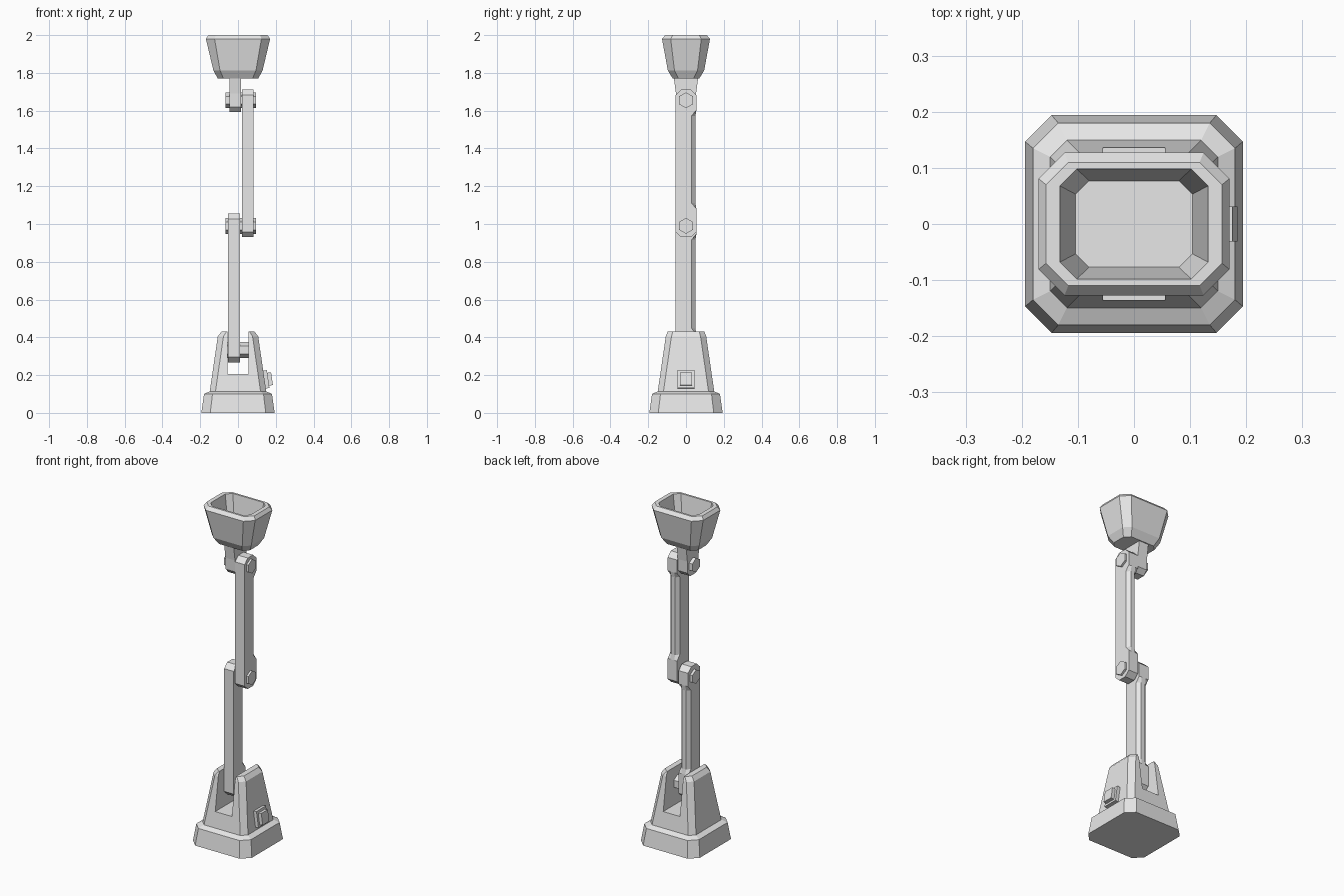
import bpy, bmesh, math
from mathutils import Matrix

if "Cube" in bpy.data.objects:
    bpy.data.objects.remove(bpy.data.objects["Cube"], do_unlink=True)

grey = bpy.data.materials.new("light_grey")
grey.use_nodes = True
colour = (0.8, 0.8, 0.8, 1)
grey.diffuse_color = colour
grey.node_tree.nodes["Principled BSDF"].inputs["Base Color"].default_value = colour


def finish(name, bm):
    bmesh.ops.recalc_face_normals(bm, faces=bm.faces)
    mesh = bpy.data.meshes.new(name)
    bm.to_mesh(mesh)
    bm.free()
    mesh.materials.append(grey)
    ob = bpy.data.objects.new(name, mesh)
    bpy.context.collection.objects.link(ob)
    return ob


def loft(name, rings):
    """Join equal-sized rings of points with quads and cap both ends."""
    bm = bmesh.new()
    loops = [[bm.verts.new(p) for p in ring] for ring in rings]
    n = len(loops[0])
    for a, b in zip(loops, loops[1:]):
        for i in range(n):
            j = (i + 1) % n
            bm.faces.new((a[i], a[j], b[j], b[i]))
    bm.faces.new(loops[0][::-1])
    bm.faces.new(loops[-1])
    return finish(name, bm)


def octagon(hx, hy, c, z):
    """Rectangle with cut corners at height z."""
    quarter = [(hx, hy - c), (hx - c, hy)]
    half = quarter + [(-x, y) for x, y in quarter[::-1]]
    return [(x, y, z) for x, y in half + [(-x, -y) for x, y in half]]


def box(name, size, centre, tilt=0):
    bm = bmesh.new()
    bmesh.ops.create_cube(bm, size=1, matrix=Matrix.Translation(centre)
                          @ Matrix.Rotation(tilt, 4, 'Y') @ Matrix.Diagonal((*size, 1)))
    return finish(name, bm)


def hex_bar(name, x0, x1, z, r):
    """Hexagonal bar along x with a point upwards."""
    angles = [math.radians(60 * i + 90) for i in range(6)]
    return loft(name, [[(x, r * math.cos(a), z + r * math.sin(a)) for a in angles]
                       for x in (x0, x1)])


def arm(name, x0, x1, low, high):
    """Link with clipped ends and chamfered back edges between its joints."""
    inset = 0.018
    # height, front depth, side depth, back depth
    stations = [(low - .06, .025, .025, .025), (low - .032, .055, .055, .055),
                (low + .09, .055, .055, .055), (low + .12, .055, .03, .05),
                (high - .08, .055, .03, .05), (high - .05, .055, .055, .055),
                (high + .03, .055, .055, .055), (high + .058, .025, .025, .025)]
    return loft(name, [[(x0, -f, z), (x1, -f, z), (x1, s, z), (x1 - inset, b, z),
                        (x0 + inset, b, z), (x0, s, z)] for z, f, s, b in stations])


# Foot and forked tower
loft("base_plate", [octagon(.194, .194, .047, 0), octagon(.18, .18, .045, .10),
                    octagon(.15, .15, .03, .114)])
tower = loft("base_tower", [octagon(.15, .15, .03, .11), octagon(.107, .107, .03, .405),
                            octagon(.088, .097, .027, .43)])
slot = box("slot_cutter", (.11, .5, .5), (0, 0, .455))
cut = tower.modifiers.new("slot", 'BOOLEAN')
cut.object = slot
cut.operation = 'DIFFERENCE'
cut.solver = 'EXACT'
bpy.context.view_layer.objects.active = tower
bpy.ops.object.modifier_apply(modifier=cut.name)
bpy.data.objects.remove(slot, do_unlink=True)

# Power switch on the sloping side wall
slope = math.radians(-8)
box("switch_plate", (.03, .09, .095), (.145, 0, .177), slope)
box("switch_button", (.03, .062, .068), (.165, 0, .179), slope)

# Arms
arm("lower_arm", -.053, .01, .327, .997)
arm("upper_arm", .02, .082, .99, 1.653)

# Pivot bolts
hex_bar("base_pivot", -.06, .06, .333, .042)
for label, z in (("middle", .99), ("top", 1.655)):
    hex_bar(label + "_pivot", -.067, .094, z, .042)

# Lamp stem
stem = [(1.594, .025), (1.62, .05), (1.69, .053), (1.785, .066)]
loft("lamp_stem", [[(-.046, -y, z), (.017, -y, z), (.017, y, z), (-.046, y, z)]
                   for z, y in stem])

# Hollow lamp head: outside wall, rim, inside wall, floor
loft("lamp_head", [octagon(.107, .07, .03, 1.77), octagon(.13, .096, .035, 1.812),
                   octagon(.17, .127, .046, 1.98), octagon(.157, .11, .04, 2),
                   octagon(.132, .098, .03, 2), octagon(.104, .077, .024, 1.84)])
